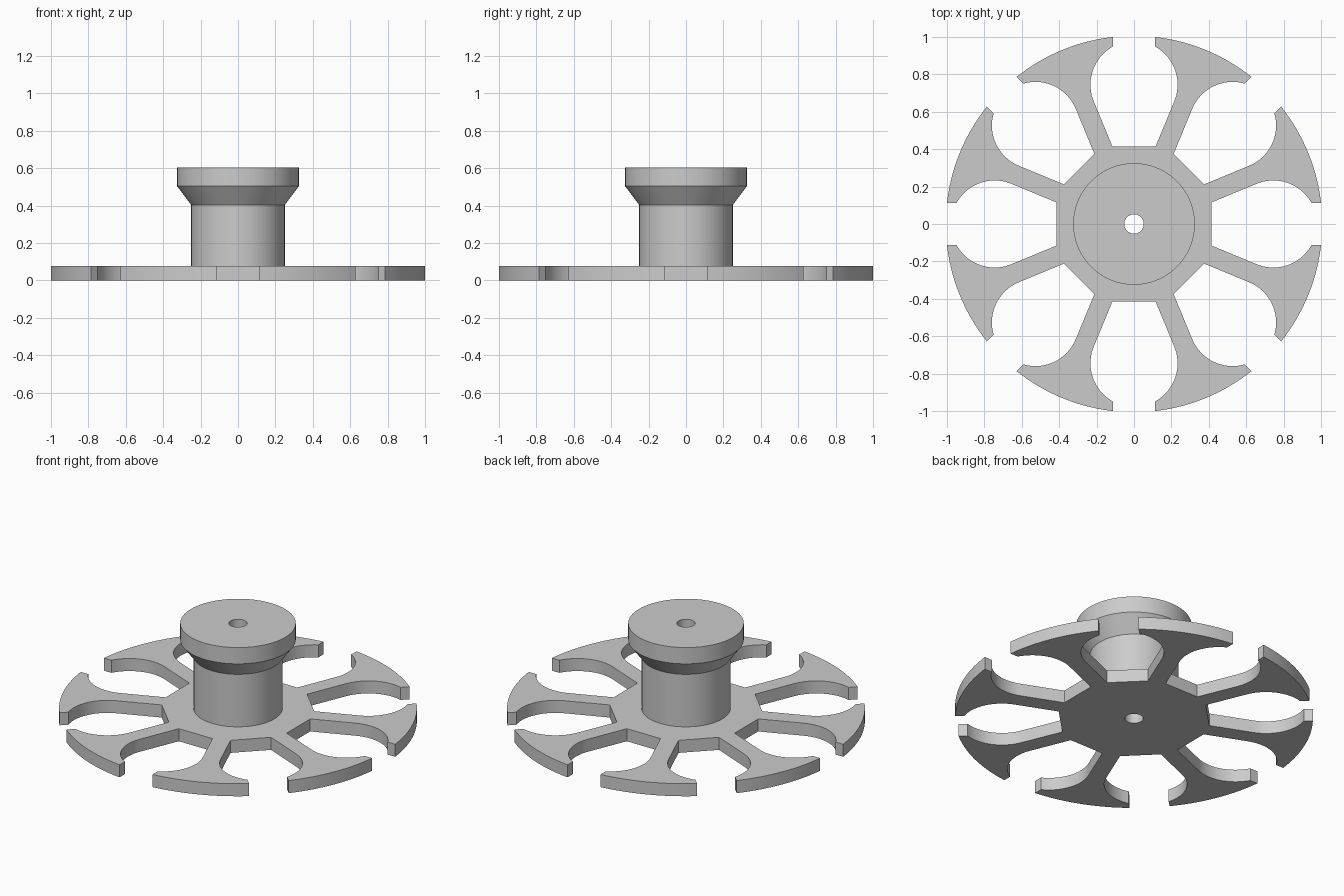
import bpy, math
from mathutils import Vector, Matrix

if "Cube" in bpy.data.objects:
    bpy.data.objects.remove(bpy.data.objects["Cube"])

GREY = (0.6, 0.6, 0.6, 1)
grey = bpy.data.materials.new("plain grey")
grey.use_nodes = True
grey.diffuse_color = GREY
grey.node_tree.nodes["Principled BSDF"].inputs["Base Color"].default_value = GREY

HOLE, PLATE_H, HUB, RIM, MOUTH = 0.052, 0.078, 0.415, 1.0064, 0.113


def arc(cx, r, a, b, n):
    """Points on an arc centred on the x axis."""
    return [Vector((cx + r * math.cos(a + (b - a) * i / n),
                    r * math.sin(a + (b - a) * i / n))) for i in range(n + 1)]


def finish(obj):
    bpy.ops.object.select_all(action='DESELECT')
    obj.select_set(True)
    bpy.context.view_layer.objects.active = obj
    bpy.ops.object.shade_smooth_by_angle(angle=math.radians(30))


# One keyhole slot: narrow mouth, round pocket, edges parallel to the arms
cx, r = 0.745, 0.233
tangent = math.radians(112.5)
side = arc(cx, r, tangent, math.asin(MOUTH / r), 18)
foot = side[0].y - (side[0].x - HUB) * math.tan(math.radians(22.5))
edge = [Vector((HUB, foot))] + side
mirrored = [Vector((p.x, -p.y)) for p in reversed(edge)]
lip = math.asin(MOUTH / RIM)
rim = arc(0, RIM, lip, math.pi / 4 - lip, 14)
sector = mirrored + edge + rim

# Slotted plate: the sector repeated eight times, with a centre hole
outline = []
for k in range(8):
    turn = Matrix.Rotation(k * math.pi / 4, 2)
    outline += [turn @ p for p in sector]
curve = bpy.data.curves.new("slotted_plate_outline", 'CURVE')
curve.dimensions = '2D'
curve.fill_mode = 'BOTH'
curve.extrude = PLATE_H / 2
for loop in (outline, arc(0, HOLE, 0, math.tau, 48)[:-1]):
    spline = curve.splines.new('POLY')
    spline.points.add(len(loop) - 1)
    for point, p in zip(spline.points, loop):
        point.co = (p.x, p.y, 0, 1)
    spline.use_cyclic_u = True
helper = bpy.data.objects.new("plate_helper", curve)
bpy.context.collection.objects.link(helper)
bpy.context.view_layer.update()
depsgraph = bpy.context.evaluated_depsgraph_get()
mesh = bpy.data.meshes.new_from_object(helper.evaluated_get(depsgraph))
bpy.data.objects.remove(helper)
mesh.transform(Matrix.Translation((0, 0, PLATE_H / 2)))
mesh.materials.clear()
mesh.materials.append(grey)
plate = bpy.data.objects.new("slotted_plate", mesh)
bpy.context.collection.objects.link(plate)
finish(plate)

# Hollow stem with flared head, turned from a profile
profile = [(HOLE, PLATE_H), (0.25, PLATE_H), (0.25, 0.404), (0.325, 0.504),
           (0.325, 0.605), (HOLE, 0.605), (HOLE, PLATE_H)]
SEG = 96
rows = profile[1:]
verts = [(rad * math.cos(math.tau * s / SEG), rad * math.sin(math.tau * s / SEG), z)
         for rad, z in rows for s in range(SEG)]
faces = [(j * SEG + s, j * SEG + (s + 1) % SEG,
          (j + 1) * SEG + (s + 1) % SEG, (j + 1) * SEG + s)
         for j in range(len(rows) - 1) for s in range(SEG)]
mesh = bpy.data.meshes.new("stem_and_head")
mesh.from_pydata(verts, [], faces)
mesh.materials.append(grey)
stem = bpy.data.objects.new("stem_and_head", mesh)
bpy.context.collection.objects.link(stem)
finish(stem)
